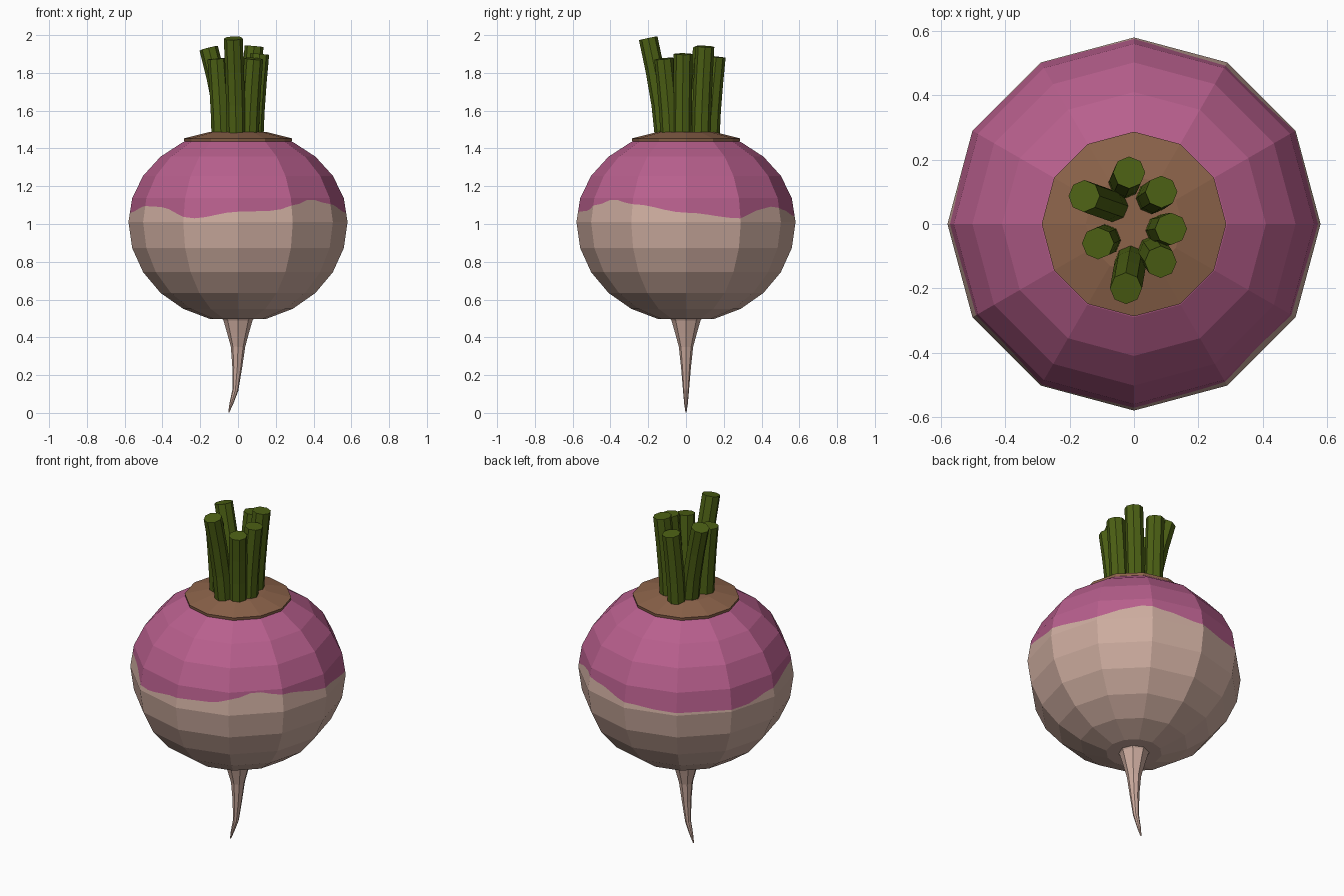
import bpy, bmesh, math
from mathutils import Vector

if "Cube" in bpy.data.objects:
    bpy.data.objects.remove(bpy.data.objects["Cube"])


def material(name, srgb):
    lin = [((c / 255 + 0.055) / 1.055) ** 2.4 for c in srgb]
    m = bpy.data.materials.new(name)
    m.diffuse_color = (*lin, 1)
    m.use_nodes = True
    m.node_tree.nodes["Principled BSDF"].inputs["Base Color"].default_value = m.diffuse_color
    return m


CREAM = material("cream skin", (205, 172, 159))
PURPLE = material("purple skin", (184, 95, 141))
BROWN = material("brown crown", (140, 99, 74))
GREEN = material("green stem", (76, 96, 20))


def skin_rings(name, rings, mats, band=None):
    """Join equal rings of points into a closed, flat shaded mesh."""
    bm = bmesh.new()
    rows = [[bm.verts.new(p) for p in ring] for ring in rings]
    n = len(rows[0])
    for k in range(len(rows) - 1):
        for i in range(n):
            j = (i + 1) % n
            f = bm.faces.new((rows[k][i], rows[k][j], rows[k + 1][j], rows[k + 1][i]))
            if band is not None and k >= band:
                f.material_index = 1
    bm.faces.new(rows[0][::-1])
    top = bm.faces.new(rows[-1])
    if band is not None:
        top.material_index = 1
    bmesh.ops.recalc_face_normals(bm, faces=bm.faces)
    me = bpy.data.meshes.new(name)
    bm.to_mesh(me)
    bm.free()
    for m in mats:
        me.materials.append(m)
    ob = bpy.data.objects.new(name, me)
    bpy.context.collection.objects.link(ob)
    return ob


# Directions of a 12-sided outline, each side split so that the colour edge can wave
SPLIT = 5


def outline(split):
    pts = []
    corner = [Vector((math.cos(math.radians(30 * i)), math.sin(math.radians(30 * i)), 0)) for i in range(13)]
    for i in range(12):
        pts += [corner[i].lerp(corner[i + 1], s / split) for s in range(split)]
    return pts


# Height of the purple edge by angle (degrees, height)
WAVE = [(-180, 1.06), (-150, 1.095), (-138, 1.09), (-115, 1.03), (-90, 1.065), (-70, 1.07),
        (-58, 1.10), (-45, 1.13), (-30, 1.105), (0, 1.06), (30, 1.03), (42, 1.07),
        (54, 1.092), (68, 1.075), (90, 1.04), (110, 1.025), (160, 1.02), (180, 1.06)]


def wave(p):
    a = math.degrees(math.atan2(p.y, p.x))
    for (a0, z0), (a1, z1) in zip(WAVE, WAVE[1:]):
        if a <= a1:
            t = max(0, (a - a0) / (a1 - a0))
            return z0 + (z1 - z0) * t * t * (3 - 2 * t)
    return WAVE[-1][1]


# Bulb: squashed sphere, purple above the wavy edge
R, ZC = 0.58, 1.01
dirs = outline(SPLIT)
rings, band = [], None
for deg in range(-75, 76, 15):
    s, c = math.sin(math.radians(deg)), math.cos(math.radians(deg))
    z = ZC + s * (0.53 if deg < 0 else 0.49)
    rings.append([d * R * c + Vector((0, 0, z)) for d in dirs])
    if deg == 0:
        band = len(rings)
        c1 = math.cos(math.radians(15))
        z1 = ZC + 0.49 * math.sin(math.radians(15))
        rings.append([d * R * (1 + (c1 - 1) * (wave(d) - ZC) / (z1 - ZC)) + Vector((0, 0, wave(d)))
                      for d in dirs])
skin_rings("bulb", rings, [CREAM, PURPLE], band)

# Crown: brown cap around the stems
skin_rings("crown", [[d * r + Vector((0, 0, z)) for d in outline(1)]
                     for r, z in [(0.28, 1.415), (0.287, 1.453), (0.15, 1.487)]], [BROWN])


def tube(name, path, radii, sides, mat):
    """Tube with flat ends along a path of points."""
    rings = []
    for k, p in enumerate(path):
        t = (path[min(k + 1, len(path) - 1)] - path[max(k - 1, 0)]).normalized()
        u = Vector((0, 1, 0)).cross(t).normalized()
        v = t.cross(u)
        rings.append([p + (u * math.cos(a) + v * math.sin(a)) * radii[k]
                      for a in (2 * math.pi * i / sides for i in range(sides))])
    return skin_rings(name, rings, [mat])


# Tap root
root = [(0, 0.53, 0.105), (0, 0.49, 0.077), (0, 0.42, 0.057), (0, 0.35, 0.038),
        (-0.004, 0.24, 0.026), (-0.014, 0.12, 0.016), (-0.035, 0.05, 0.01), (-0.049, 0.003, 0.003)]
tube("root", [Vector((x, 0, z)) for x, z, r in root], [r for x, z, r in root], 8, CREAM)

# Cut stems: base x, y, then top x, y, z
STEMS = [(-0.03, 0.128, -0.015, 0.16, 1.885), (0.055, 0.08, 0.085, 0.10, 1.94),
         (0.085, -0.02, 0.115, -0.015, 1.90), (0.06, -0.085, 0.083, -0.118, 1.875),
         (-0.01, -0.115, -0.025, -0.20, 1.983), (-0.09, -0.05, -0.112, -0.06, 1.875),
         (-0.065, 0.055, -0.155, 0.087, 1.93)]
for n, (x0, y0, x1, y1, z1) in enumerate(STEMS):
    path = []
    for t in (0, 0.33, 0.67, 1):
        w = t ** 1.4
        path.append(Vector((x0 + (x1 - x0) * w, y0 + (y1 - y0) * w, 1.46 + (z1 - 1.46) * t)))
    tube(f"stem_{n + 1}", path, [0.05] * 4, 8, GREEN)
